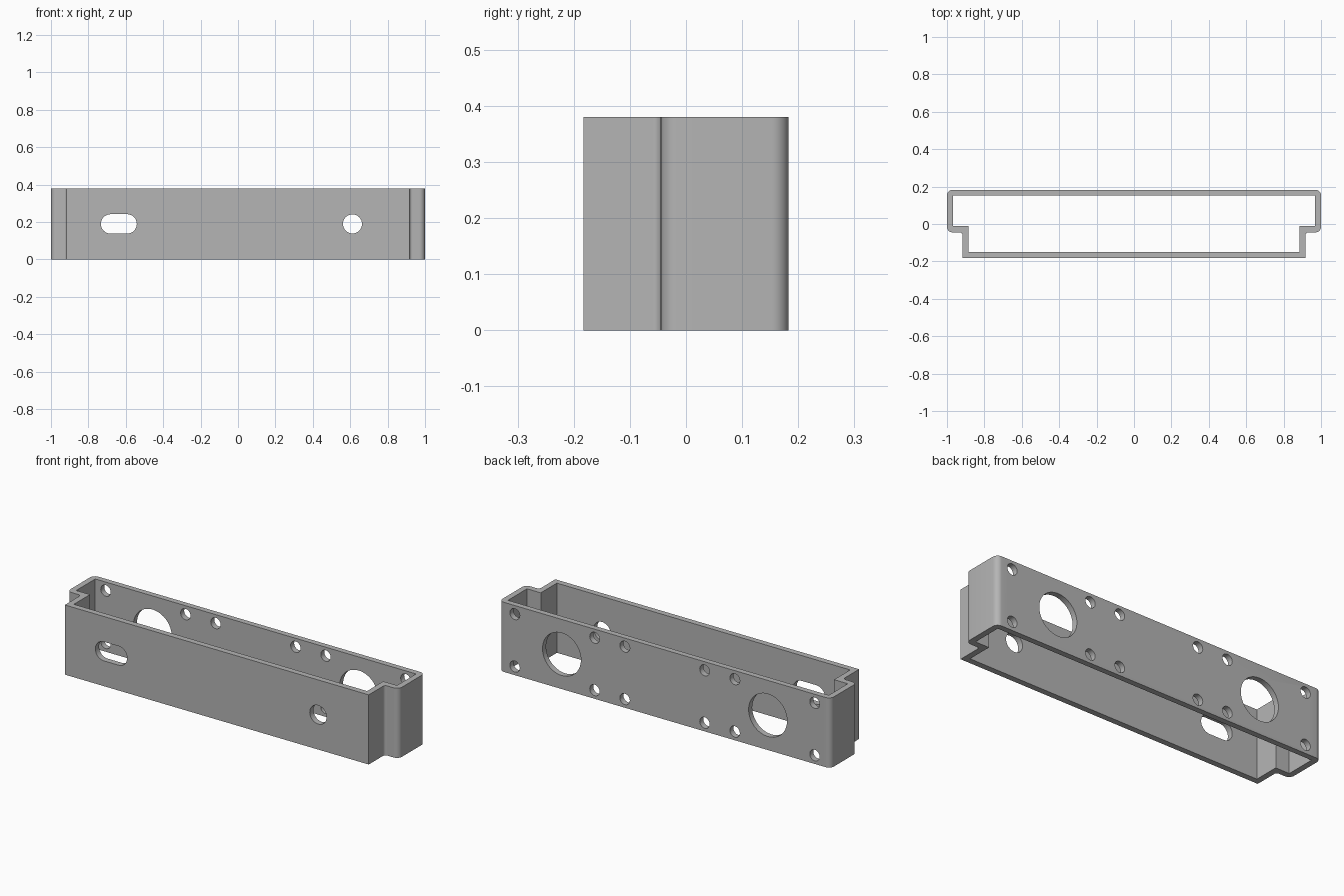
import bpy
import bmesh
from math import sin, cos, radians
from mathutils import Vector

cube = bpy.data.objects.get("Cube")
if cube:
    bpy.data.objects.remove(cube, do_unlink=True)

HEIGHT, MID = 0.38, 0.19
GREY = (0.46, 0.46, 0.46, 1.0)

grey = bpy.data.materials.new("grey_plastic")
grey.use_nodes = True
grey.diffuse_color = GREY
grey.node_tree.nodes["Principled BSDF"].inputs["Base Color"].default_value = GREY


def arc(cx, cy, r, start, end, steps=8):
    angles = [radians(start + (end - start) * i / steps) for i in range(steps + 1)]
    return [(cx + r * cos(a), cy + r * sin(a)) for a in angles]


def mirrored(half):
    """Close a right-hand half outline with its mirror image."""
    return half + [(-x, y) for x, y in reversed(half)]


def prism(name, points, place, direction):
    """Extrude a flat outline placed in space by the place function."""
    bm = bmesh.new()
    face = bm.faces.new([bm.verts.new(place(a, b)) for a, b in points])
    out = bmesh.ops.extrude_face_region(bm, geom=[face])
    verts = [v for v in out["geom"] if isinstance(v, bmesh.types.BMVert)]
    bmesh.ops.translate(bm, verts=verts, vec=Vector(direction))
    bmesh.ops.recalc_face_normals(bm, faces=bm.faces)
    mesh = bpy.data.meshes.new(name)
    bm.to_mesh(mesh)
    bm.free()
    mesh.materials.append(grey)
    obj = bpy.data.objects.new(name, mesh)
    bpy.context.collection.objects.link(obj)
    return obj


# Stepped outer body with rounded rear corners
outer = ([(0.917, -0.183)]
         + arc(0.932, -0.06, 0.015, 180, 90)
         + arc(0.97, -0.015, 0.03, -90, 0)
         + arc(0.97, 0.153, 0.03, 0, 90))
housing = prism("housing", mirrored(outer), lambda x, y: (x, y, 0), (0, 0, HEIGHT))

# Sharp-cornered cavity, open above and below
inner = [(0.885, -0.151), (0.885, -0.012), (0.968, -0.012), (0.968, 0.152)]
cutters = [prism("cavity_cutter", mirrored(inner),
                 lambda x, y: (x, y, -0.1), (0, 0, HEIGHT + 0.2))]


def wall_hole(name, points, y):
    cutters.append(prism(name, points, lambda x, z: (x, y, z), (0, 0.2, 0)))


def circle(x, z, r, steps=32):
    return arc(x, z, r, 0, 360, steps)[:-1]


# Front wall: slot and round opening
slot = arc(-0.593, MID, 0.052, -90, 90, 16) + arc(-0.681, MID, 0.052, 90, 270, 16)
wall_hole("slot_cutter", slot, -0.28)
wall_hole("front_hole_cutter", circle(0.612, MID, 0.051), -0.28)

# Rear wall: two large openings and rows of screw holes
for side in (-1, 1):
    wall_hole("large_hole_cutter", circle(side * 0.622, MID, 0.116, 64), 0.08)
    for x in (0.241, 0.423, 0.905):
        for z in (0.047, HEIGHT - 0.047):
            wall_hole("screw_hole_cutter", circle(side * x, z, 0.03), 0.08)

bpy.ops.object.select_all(action="DESELECT")
bpy.context.view_layer.objects.active = housing
housing.select_set(True)
for cutter in cutters:
    cutter.hide_render = True
    mod = housing.modifiers.new("cut", "BOOLEAN")
    mod.operation = "DIFFERENCE"
    mod.solver = "EXACT"
    mod.object = cutter
    bpy.ops.object.modifier_apply(modifier=mod.name)
    bpy.data.objects.remove(cutter, do_unlink=True)

bpy.ops.object.shade_smooth_by_angle(angle=radians(30))
